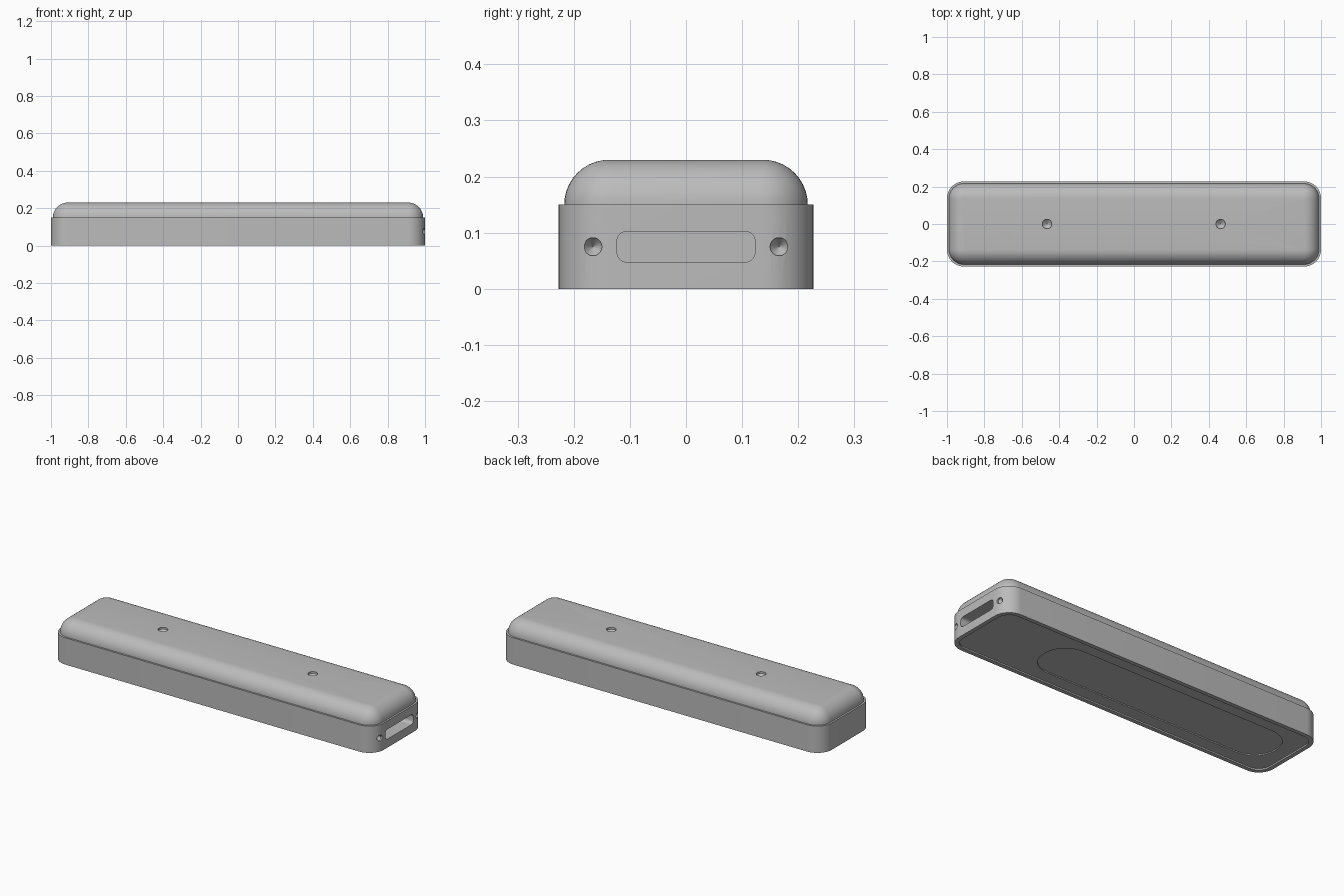
import bpy, bmesh, math
from mathutils import Matrix, Vector

if "Cube" in bpy.data.objects:
    bpy.data.objects.remove(bpy.data.objects["Cube"], do_unlink=True)

grey = bpy.data.materials.new("plain grey")
grey.use_nodes = True
colour = (0.5, 0.5, 0.5, 1)
grey.diffuse_color = colour
grey.node_tree.nodes["Principled BSDF"].inputs["Base Color"].default_value = colour


def outline(hx, hy, r, steps=10):
    """Rounded rectangle, counter-clockwise."""
    points = []
    for q, (sx, sy) in enumerate([(1, 1), (-1, 1), (-1, -1), (1, -1)]):
        for i in range(steps + 1):
            a = math.pi / 2 * (q + i / steps)
            points.append((sx * (hx - r) + r * math.cos(a),
                           sy * (hy - r) + r * math.sin(a)))
    return points


def loft(name, rings, matrix=Matrix()):
    """Closed solid through rounded rectangles (half x, half y, radius, z)."""
    bm = bmesh.new()
    loops = [[bm.verts.new(matrix @ Vector((x, y, z))) for x, y in outline(hx, hy, r)]
             for hx, hy, r, z in rings]
    n = len(loops[0])
    for low, high in zip(loops, loops[1:]):
        for i in range(n):
            j = (i + 1) % n
            bm.faces.new((low[i], low[j], high[j], high[i]))
    bm.faces.new(loops[0][::-1])
    bm.faces.new(loops[-1])
    bmesh.ops.recalc_face_normals(bm, faces=bm.faces)
    mesh = bpy.data.meshes.new(name)
    bm.to_mesh(mesh)
    bm.free()
    mesh.materials.append(grey)
    obj = bpy.data.objects.new(name, mesh)
    bpy.context.collection.objects.link(obj)
    return obj


def select(obj):
    bpy.ops.object.select_all(action='DESELECT')
    obj.select_set(True)
    bpy.context.view_layer.objects.active = obj


def cut(obj, cutter):
    """Subtract a cutter and throw it away."""
    cutter.hide_render = True
    mod = obj.modifiers.new("cut", 'BOOLEAN')
    mod.operation = 'DIFFERENCE'
    mod.solver = 'EXACT'
    mod.object = cutter
    select(obj)
    bpy.ops.object.modifier_apply(modifier=mod.name)
    bpy.data.objects.remove(cutter, do_unlink=True)


def drill(radius, depth, matrix):
    """Pointed drill along local -z, starting just outside the surface."""
    tip = radius * 0.04
    return loft("drill", [(tip, tip, tip, -depth), (radius, radius, radius, -depth * 0.35),
                          (radius, radius, radius, 0.03)], matrix)


# Lower body: straight-sided tray
body = loft("body", [(1, 0.227, 0.09, 0), (1, 0.227, 0.09, 0.15)])

# Shallow underside recess, with a long rounded pocket inside it
cut(body, loft("recess", [(0.977, 0.204, 0.07, -0.05), (0.977, 0.204, 0.07, 0.008)]))
cut(body, loft("pocket", [(0.735, 0.135, 0.13, -0.05), (0.735, 0.135, 0.13, 0.014)],
               Matrix.Translation((-0.165, 0, 0))))

# End face: connector slot between two screw holes
end = Matrix.Translation((1, 0, 0.075)) @ Matrix.Rotation(math.pi / 2, 4, 'Y')
cut(body, loft("slot", [(0.0275, 0.123, 0.018, -0.2), (0.0275, 0.123, 0.018, 0.05)], end))
for side in (-1, 1):
    cut(body, drill(0.016, 0.03, Matrix.Translation((0, side * 0.166, 0)) @ end))

# Domed lid with a quarter-round edge, set in from the body
edge = 0.08
rings = [(0.99, 0.217, 0.083, 0.14)]
for i in range(11):
    a = math.pi / 2 * i / 10
    inset = edge * (1 - math.cos(a))
    rings.append((0.99 - inset, 0.217 - inset, 0.083 - inset, 0.15 + edge * math.sin(a)))
lid = loft("lid", rings)

# Two holes in the lid
for x in (-0.465, 0.463):
    cut(lid, drill(0.025, 0.03, Matrix.Translation((x, 0, 0.23))))

# Smooth shading with sharp edges kept
for part in (body, lid):
    select(part)
    bpy.ops.object.shade_smooth_by_angle(angle=math.radians(30))
